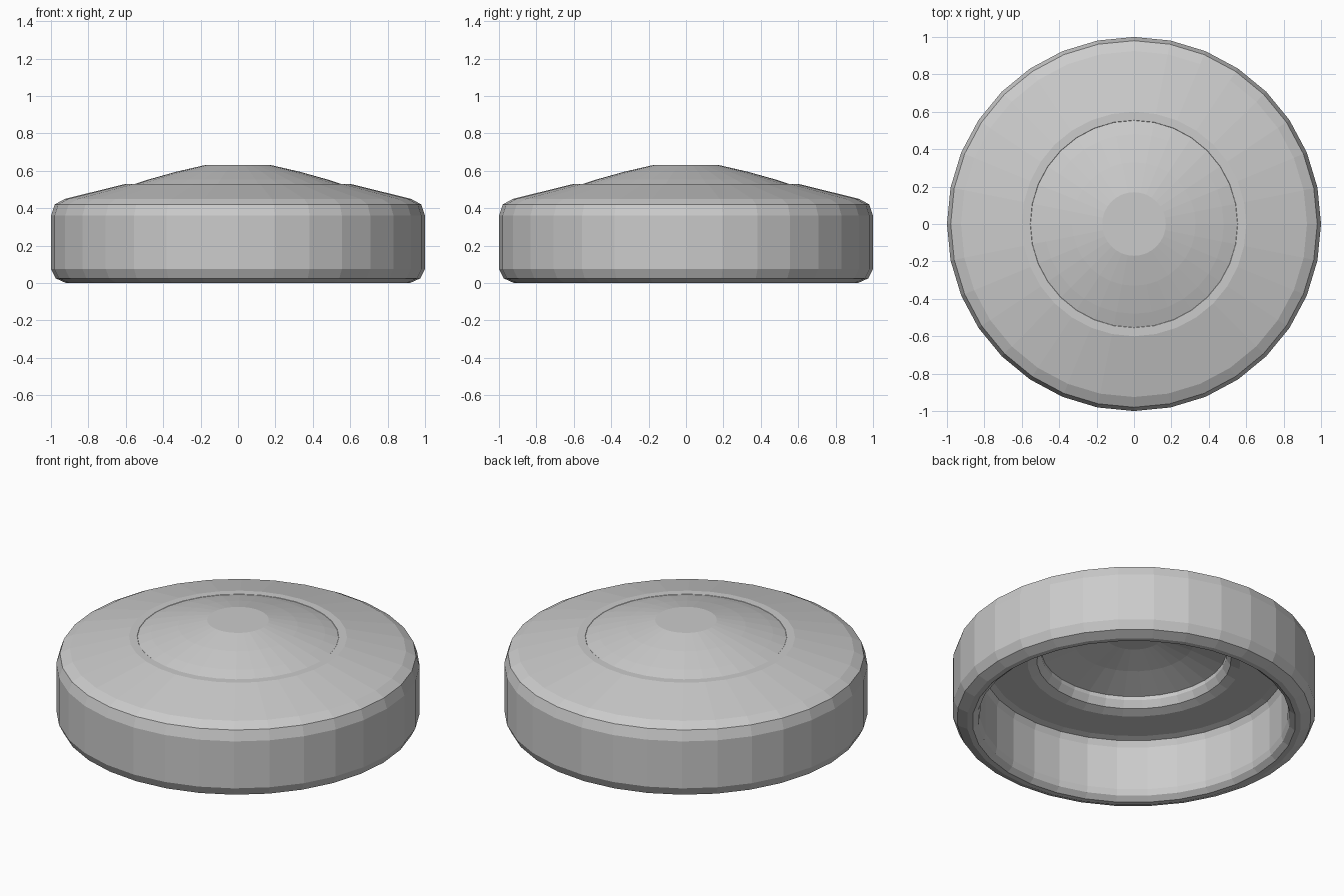
import bpy
import bmesh
from math import cos, sin, tau

SIDES = 32

cube = bpy.data.objects.get("Cube")
if cube:
    bpy.data.objects.remove(cube, do_unlink=True)

grey = bpy.data.materials.new("light grey")
grey.use_nodes = True
colour = (0.6, 0.6, 0.6, 1)
grey.diffuse_color = colour
grey.node_tree.nodes["Principled BSDF"].inputs["Base Color"].default_value = colour


def lathe(name, profile, closed):
    """Turn (radius, height) points round z; open profiles get flat end caps."""
    bm = bmesh.new()
    rings = [[bm.verts.new((r * cos(tau * i / SIDES), r * sin(tau * i / SIDES), z))
              for i in range(SIDES)] for r, z in profile]
    pairs = list(zip(rings, rings[1:]))
    if closed:
        pairs.append((rings[-1], rings[0]))
    else:
        bm.faces.new(rings[0])
        bm.faces.new(rings[-1])
    for a, b in pairs:
        for i in range(SIDES):
            j = (i + 1) % SIDES
            bm.faces.new((a[i], a[j], b[j], b[i]))
    bmesh.ops.recalc_face_normals(bm, faces=bm.faces)
    mesh = bpy.data.meshes.new(name)
    bm.to_mesh(mesh)
    bm.free()
    mesh.materials.append(grey)
    obj = bpy.data.objects.new(name, mesh)
    bpy.context.collection.objects.link(obj)
    return obj


# Hollow outer cap: rounded skirt, sloping shoulder, lipped centre hole
lathe("outer_ring", [
    (0.89, 0), (0.92, 0), (0.975, 0.025), (1, 0.075),
    (1, 0.36), (0.98, 0.42), (0.925, 0.45),
    (0.6, 0.53), (0.555, 0.53), (0.51, 0.49),
    (0.51, 0.43), (0.535, 0.39), (0.585, 0.37),
    (0.8, 0.37), (0.835, 0.36), (0.85, 0.325),
    (0.85, 0.06), (0.86, 0.025)], closed=True)

# Shallow dome plate seated in the hole
lathe("centre_dome", [
    (0.16, 0.55), (0.33, 0.51), (0.52, 0.45), (0.555, 0.528),
    (0.48, 0.553), (0.33, 0.595), (0.17, 0.632)], closed=False)
